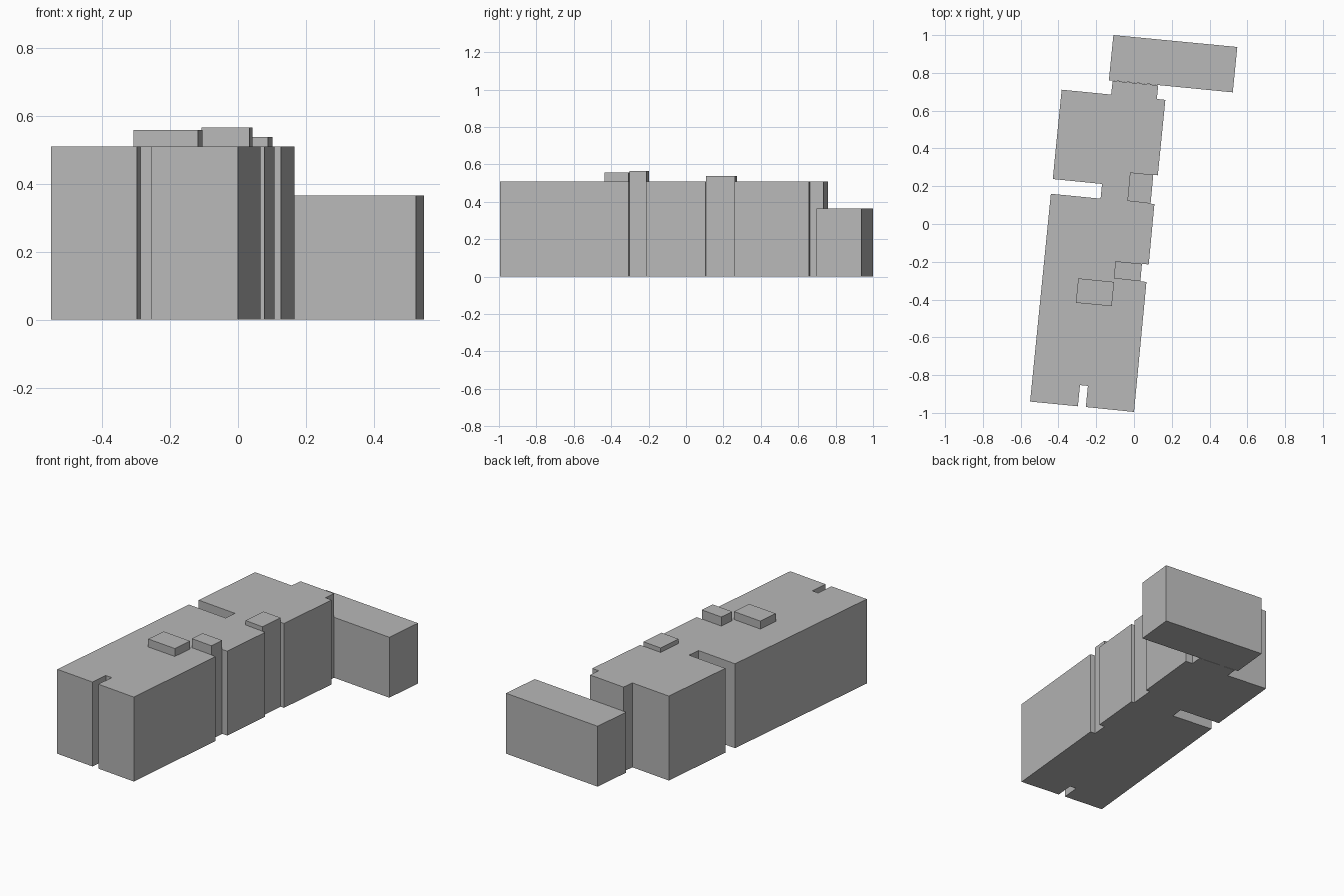
import bpy
import bmesh

cube = bpy.data.objects.get("Cube")
if cube:
    bpy.data.objects.remove(cube, do_unlink=True)

grey = bpy.data.materials.new("plain grey")
grey.use_nodes = True
colour = (0.48, 0.48, 0.48, 1.0)
grey.diffuse_color = colour
grey.node_tree.nodes["Principled BSDF"].inputs["Base Color"].default_value = colour


def block(name, outline, bottom, top):
    """Extrude a counter-clockwise ground outline into a flat-topped block."""
    bm = bmesh.new()
    base = bm.faces.new([bm.verts.new((x, y, bottom)) for x, y in outline])
    result = bmesh.ops.extrude_face_region(bm, geom=[base], use_keep_orig=True)
    for item in result["geom"]:
        if isinstance(item, bmesh.types.BMVert):
            item.co.z = top
    bmesh.ops.recalc_face_normals(bm, faces=bm.faces)
    mesh = bpy.data.meshes.new(name)
    bm.to_mesh(mesh)
    bm.free()
    mesh.materials.append(grey)
    obj = bpy.data.objects.new(name, mesh)
    bpy.context.collection.objects.link(obj)
    return obj


ROOF = 0.51

# Main building: front wall with slot, right wall, back wall, left wall with recess
front = [(-0.55, -0.94), (-0.297, -0.965), (-0.286, -0.853),
         (-0.244, -0.857), (-0.255, -0.969), (0, -0.995)]
right = [(0.066, -0.307), (0.034, -0.303), (0.042, -0.211), (0.078, -0.214),
         (0.108, 0.105), (0.088, 0.108), (0.102, 0.261), (0.126, 0.258),
         (0.166, 0.657), (0.121, 0.662), (0.128, 0.734)]
back = [(-0.113, 0.758), (-0.121, 0.685), (-0.383, 0.711)]
left = [(-0.43, 0.238), (-0.169, 0.212), (-0.177, 0.134), (-0.44, 0.16)]
block("main_building", front + right + back + left, 0, ROOF)

# Low wing across the back
block("back_wing", [(-0.133, 0.761), (0.523, 0.697), (0.547, 0.937), (-0.109, 1.0)],
      0, 0.365)

# Rooftop housings
block("roof_housing_front",
      [(-0.308, -0.417), (-0.118, -0.435), (-0.105, -0.307), (-0.295, -0.288)],
      ROOF, 0.558)
block("roof_housing_middle",
      [(-0.107, -0.288), (0.034, -0.303), (0.042, -0.211), (-0.098, -0.197)],
      ROOF, 0.565)
block("roof_housing_rear",
      [(-0.035, 0.122), (0.088, 0.108), (0.102, 0.261), (-0.021, 0.273)],
      ROOF, 0.537)
